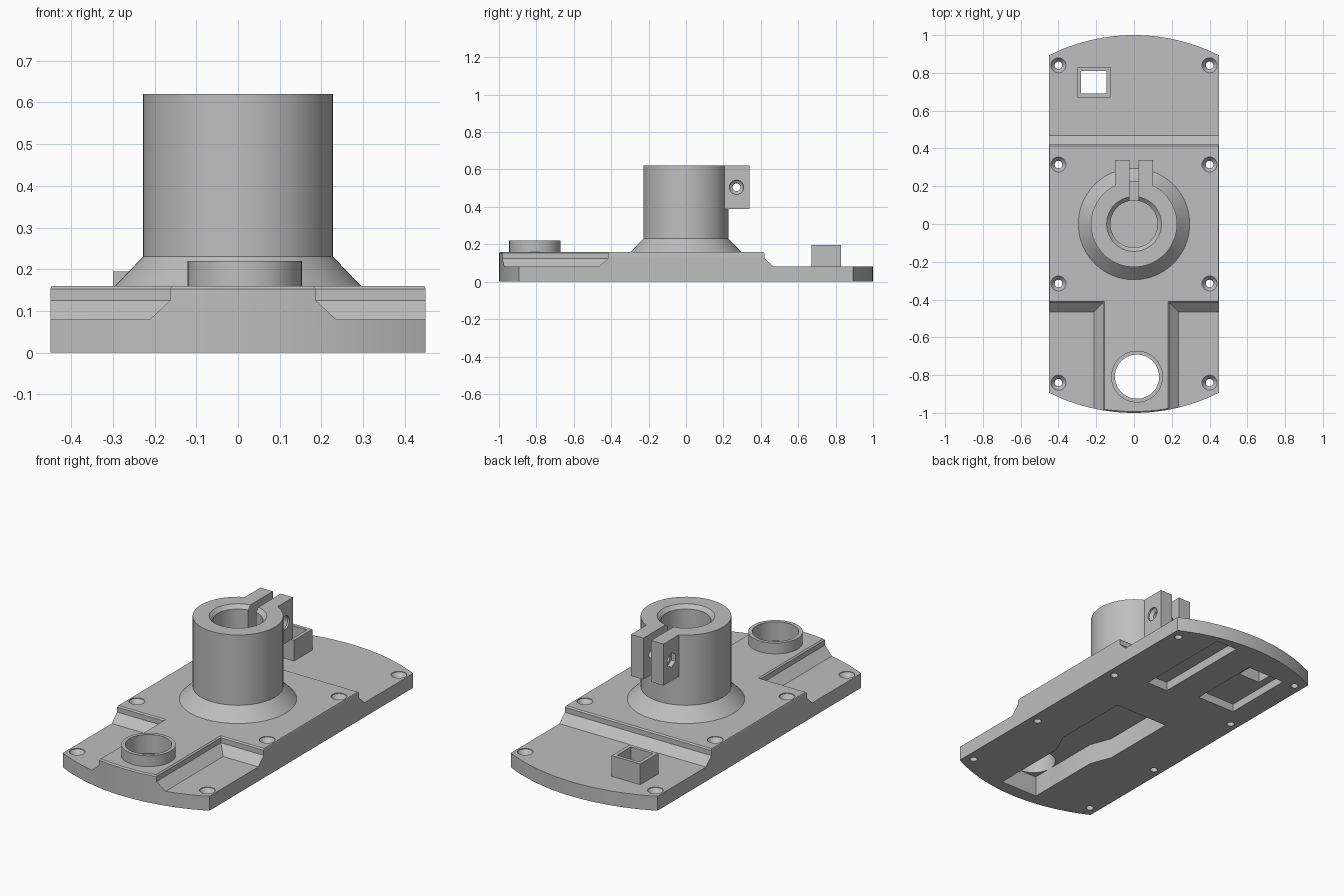
import bpy, bmesh, math
from mathutils import Matrix

if "Cube" in bpy.data.objects:
    bpy.data.objects.remove(bpy.data.objects["Cube"])

grey = bpy.data.materials.new("plain_grey")
grey.diffuse_color = (0.52, 0.52, 0.52, 1)
grey.use_nodes = True
grey.node_tree.nodes["Principled BSDF"].inputs["Base Color"].default_value = grey.diffuse_color


def make(name, bm):
    bmesh.ops.recalc_face_normals(bm, faces=bm.faces)
    me = bpy.data.meshes.new(name)
    bm.to_mesh(me)
    bm.free()
    me.materials.append(grey)
    ob = bpy.data.objects.new(name, me)
    bpy.context.collection.objects.link(ob)
    return ob


def loft(name, rings):
    """Closed solid through rings of (x, y, z) points."""
    bm = bmesh.new()
    loops = [[bm.verts.new(p) for p in ring] for ring in rings]
    n = len(loops[0])
    for a, b in zip(loops, loops[1:]):
        for i in range(n):
            j = (i + 1) % n
            bm.faces.new((a[i], a[j], b[j], b[i]))
    bm.faces.new(loops[0])
    bm.faces.new(loops[-1])
    return make(name, bm)


def prism(name, outline, z0, z1):
    return loft(name, [[(x, y, z) for x, y in outline] for z in (z0, z1)])


def box(name, x0, x1, y0, y1, z0, z1):
    return prism(name, [(x0, y0), (x1, y0), (x1, y1), (x0, y1)], z0, z1)


def round_solid(name, profile, cx=0, cy=0, n=48, matrix=None):
    """Stacked circles from (radius, height) pairs."""
    m = matrix or Matrix.Translation((cx, cy, 0))
    angles = [2 * math.pi * i / n for i in range(n)]
    from_m = lambda r, z, a: m @ Matrix.Translation((r * math.cos(a), r * math.sin(a), z))
    return loft(name, [[tuple(from_m(r, z, a).translation) for a in angles]
                       for r, z in profile])


def combine(ob, others, op='DIFFERENCE', keep=False):
    for other in others:
        mod = ob.modifiers.new("bool", 'BOOLEAN')
        mod.operation, mod.object, mod.solver = op, other, 'EXACT'
        dg = bpy.context.evaluated_depsgraph_get()
        me = bpy.data.meshes.new_from_object(ob.evaluated_get(dg))
        ob.modifiers.clear()
        ob.data = me
        if not keep:
            bpy.data.objects.remove(other)


def smooth(ob):
    bpy.ops.object.select_all(action='DESELECT')
    ob.select_set(True)
    bpy.context.view_layer.objects.active = ob
    bpy.ops.object.shade_smooth_by_angle(angle=math.radians(30))


# Base plate with curved ends and softened top rim
half = math.asin(0.45)
arc = [half - 2 * half * i / 24 for i in range(25)]
outline = [(math.sin(a), math.cos(a)) for a in arc]
outline += [(-x, -y) for x, y in outline]
base = loft("base_plate", [[(x * s, y * s, z) for x, y in outline]
                           for z, s in ((0, 1), (0.153, 1), (0.16, 0.993))])

# Steps down to the thin floor: (height, outward offset from the step edge)
step = [(0.08, 0.048), (0.125, 0), (0.153, 0), (0.16, -0.007), (0.3, -0.007)]
cutters = [loft("rear_step_cut", [[(-0.6, 0.42 + d, z), (0.6, 0.42 + d, z),
                                   (0.6, 1.2, z), (-0.6, 1.2, z)] for z, d in step])]
for side, edge in ((-1, 0.163), (1, 0.187)):
    cutters.append(loft("front_step_cut", [
        [(side * (edge + d), -0.417 - d, z), (side * 0.6, -0.417 - d, z),
         (side * 0.6, -1.2, z), (side * (edge + d), -1.2, z)] for z, d in step]))

# Countersunk screw holes
for x in (-0.4, 0.4):
    for y, top in ((-0.84, 0.08), (-0.315, 0.16), (0.315, 0.16), (0.84, 0.08)):
        cutters.append(round_solid("screw_cut", [
            (0.02, -0.1), (0.02, top - 0.03), (0.04, top - 0.004),
            (0.04, top + 0.1)], x, y, 24))

# Underside recesses
cutters.append(box("slot_recess", 0.085, 0.215, 0.37, 0.94, -0.1, 0.05))
cutters.append(box("socket_recess", -0.325, -0.09, 0.425, 0.835, -0.1, 0.045))
cutters.append(prism("main_recess", [
    (-0.145, 0.085), (-0.145, -0.36), (-0.1, -0.48), (-0.1, -0.925),
    (0.13, -0.925), (0.13, -0.48), (0.185, -0.36), (0.185, 0.085)], -0.1, 0.115))
combine(base, cutters)

# Square socket, open right through the plate
socket = box("square_socket", -0.30, -0.125, 0.67, 0.83, 0.07, 0.195)
hole = box("socket_cut", -0.28, -0.145, 0.69, 0.81, -0.1, 0.4)
combine(socket, [hole], keep=True)
combine(base, [hole])

# Round ring, open right through the plate
ring = round_solid("front_ring", [(0.137, 0.15), (0.137, 0.22)], 0.016, -0.808)
hole = round_solid("ring_cut", [(0.117, -0.1), (0.117, 0.4)], 0.016, -0.808)
combine(ring, [hole], keep=True)
combine(base, [hole])

# Clamp collar with flared foot and two ears
collar = round_solid("clamp_collar", [(0.305, 0.15), (0.295, 0.16), (0.228, 0.23),
                                      (0.228, 0.62)], n=64)
combine(collar, [box("ears", -0.1, 0.1, 0.15, 0.34, 0.39, 0.62)], 'UNION')
bolt = Matrix.Translation((0, 0.27, 0.505)) @ Matrix.Rotation(math.pi / 2, 4, 'Y')
combine(collar, [
    round_solid("bore_cut", [(0.125, 0.1), (0.125, 0.6), (0.145, 0.62), (0.145, 0.7)], n=64),
    box("split_cut", -0.024, 0.024, 0.05, 0.5, 0.39, 0.8),
    round_solid("bolt_cut", [(0.021, -0.3), (0.021, 0.075), (0.038, 0.09), (0.038, 0.2)],
                n=24, matrix=bolt),
    round_solid("nut_cut", [(0.04, -0.2), (0.04, -0.075)], n=6, matrix=bolt)])

for part in (base, socket, ring, collar):
    smooth(part)
